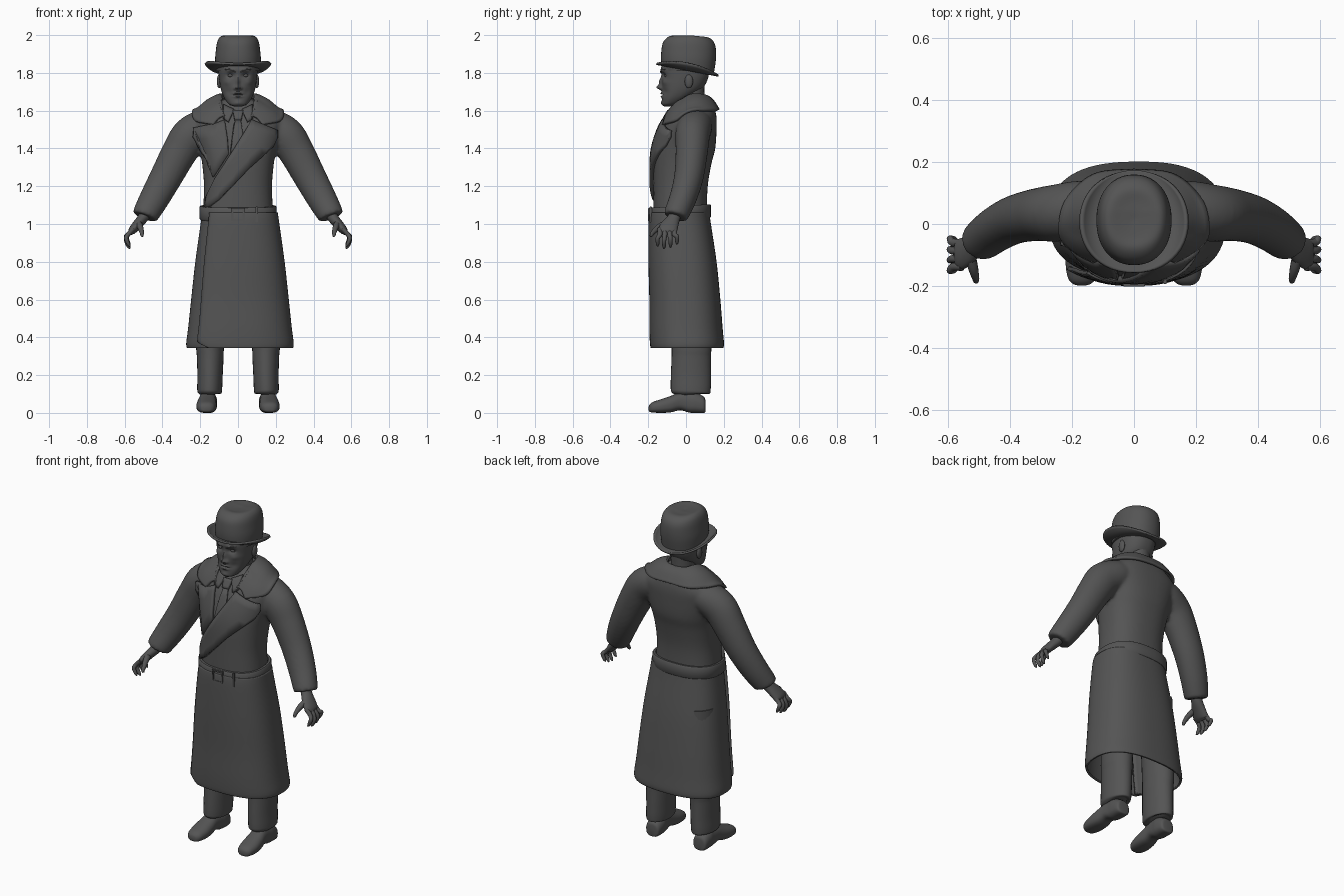
import bpy, bmesh, math
from mathutils import Vector
from mathutils.bvhtree import BVHTree

cube = bpy.data.objects.get("Cube")
if cube:
    bpy.data.objects.remove(cube, do_unlink=True)

grey = bpy.data.materials.new("dark_grey")
grey.use_nodes = True
colour = (0.09, 0.09, 0.09, 1)
grey.diffuse_color = colour
grey.node_tree.nodes["Principled BSDF"].inputs["Base Color"].default_value = colour
parts = []


def finish(name, bm):
    bmesh.ops.recalc_face_normals(bm, faces=bm.faces)
    mesh = bpy.data.meshes.new(name)
    bm.to_mesh(mesh)
    bm.free()
    mesh.materials.append(grey)
    obj = bpy.data.objects.new(name, mesh)
    bpy.context.collection.objects.link(obj)
    parts.append(obj)
    return obj


def smooth(rows, steps=5):
    """Smooth curve through rows of numbers."""
    out = []
    for i in range(len(rows) - 1):
        a, b, c, d = (rows[min(max(i + j, 0), len(rows) - 1)] for j in (-1, 0, 1, 2))
        for s in range(steps):
            t = s / steps
            out.append([q + t / 2 * (r - p + t * (2 * p - 5 * q + 4 * r - s4 + t * (3 * (q - r) + s4 - p)))
                        for p, q, r, s4 in zip(a, b, c, d)])
    return out + [list(rows[-1])]


def loft(name, *shells, cap=True, closed=True):
    """Skin one or more stacks of rings."""
    bm = bmesh.new()
    for rings in shells:
        grid = [[bm.verts.new(p) for p in ring] for ring in rings]
        n = len(grid[0])
        for lo, hi in zip(grid, grid[1:]):
            for i in range(n if closed else n - 1):
                j = (i + 1) % n
                bm.faces.new((lo[i], lo[j], hi[j], hi[i]))
        if cap:
            bm.faces.new(grid[0])
            bm.faces.new(grid[-1])
    return finish(name, bm)


def power(v, n):
    return math.copysign(abs(v) ** (2 / n), v)


def level(z, half, front, back, n=2.4, segs=48):
    """Horizontal rounded section."""
    mid, depth = (front + back) / 2, (back - front) / 2
    angles = [math.tau * i / segs for i in range(segs)]
    return [Vector((half * power(math.cos(t), n), mid + depth * power(math.sin(t), n), z)) for t in angles]


def tube(rows, segs=20, steps=5):
    """Rings along a path of x, y, z, radius along y, radius across."""
    rows = smooth(rows, steps)
    pts = [Vector(r[:3]) for r in rows]
    rings = []
    for i, r in enumerate(rows):
        d = (pts[min(i + 1, len(pts) - 1)] - pts[max(i - 1, 0)]).normalized()
        ref = Vector((0, 1, 0)) if abs(d.y) < 0.9 else Vector((1, 0, 0))
        u = (ref - d * ref.dot(d)).normalized()
        v = d.cross(u)
        rings.append([pts[i] + u * max(r[3], 0.001) * math.cos(a) + v * max(r[4], 0.001) * math.sin(a)
                      for a in (math.tau * k / segs for k in range(segs))])
    return rings


def flip(rings, side):
    return [[Vector((p.x * side, p.y, p.z)) for p in ring] for ring in rings]


def blob(name, centre, size):
    bm = bmesh.new()
    bmesh.ops.create_uvsphere(bm, u_segments=20, v_segments=12, radius=1)
    for v in bm.verts:
        v.co = Vector(centre) + Vector(a * b for a, b in zip(v.co, size))
    return finish(name, bm)


def box(name, centre, size):
    bm = bmesh.new()
    bmesh.ops.create_cube(bm, size=1)
    for v in bm.verts:
        v.co = Vector(centre) + Vector(a * b for a, b in zip(v.co, size))
    bmesh.ops.bevel(bm, geom=bm.edges[:], offset=0.003, segments=2, affect='EDGES')
    return finish(name, bm)


def thicken(obj, amount, offset=0):
    mod = obj.modifiers.new("thickness", 'SOLIDIFY')
    mod.thickness, mod.offset = amount, offset


# Coat top: torso and sleeves fused into one cloth surface
torso = [level(*r) for r in smooth([
    (1.0, .19, -.17, .115), (1.08, .185, -.172, .112), (1.2, .18, -.172, .115), (1.32, .19, -.172, .135),
    (1.4, .205, -.165, .155), (1.5, .23, -.135, .162), (1.56, .235, -.105, .162), (1.61, .18, -.075, .152),
    (1.65, .11, -.045, .13), (1.66, .07, -.03, .11)])]
sleeve = tube([(.12, .05, 1.53, .08, .07), (.17, .048, 1.52, .092, .09), (.25, .035, 1.47, .092, .1),
               (.31, .03, 1.38, .085, .094), (.38, .015, 1.25, .078, .086), (.44, -.015, 1.14, .072, .079),
               (.487, -.05, 1.055, .066, .07), (.495, -.056, 1.038, .06, .064)], segs=28)
body = loft("coat_top", torso, sleeve, flip(sleeve, -1))
mod = body.modifiers.new("fuse", 'REMESH')
mod.mode, mod.voxel_size, mod.use_smooth_shade = 'VOXEL', 0.01, True
mod = body.modifiers.new("soften", 'SMOOTH')
mod.factor, mod.iterations = 0.5, 6

# Coat skirt: spiral wrap whose outer edge shows on the front
skirt = []
for z, half, front, back in smooth([
        (1.06, .192, -.175, .117), (1.0, .2, -.18, .125), (.8, .228, -.18, .155), (.6, .25, -.175, .175),
        (.45, .266, -.175, .187), (.37, .276, -.172, .194), (.345, .273, -.168, .191)]):
    ring = []
    for i in range(73):
        t = i / 72
        a = math.radians(226 + 378 * t)
        lift = 0.016 * max(0, 1 - t * 1.6) - 0.006 * max(0, t * 4 - 3)
        mid, depth = (front + back) / 2, (back - front) / 2
        hem = 0.03 * max(0, 1 - t * 25) * max(0, (.5 - z) / .15)
        ring.append(Vector((.006 + (half + lift) * power(math.cos(a), 2.5),
                            mid + (depth + lift) * power(math.sin(a), 2.5), z + hem)))
    skirt.append(ring)
thicken(loft("coat_skirt", skirt, cap=False, closed=False), 0.012)

# Belt with buckle and keeper
belt = [level(z, .188 + g, -.174 - g, .116 + g) for z, g in
        ((1.025, 0), (1.025, .012), (1.032, .017), (1.09, .017), (1.097, .012), (1.097, 0))]
for ring in belt:
    for p in ring:
        p.z += p.y * 0.06
loft("belt", belt, cap=False)
for s in (-1, 1):
    box("buckle_side", (s * .03, -.193, 1.05), (.012, .016, .072))
    box("buckle_bar", (0, -.193, 1.05 + s * .03), (.07, .016, .012))
box("belt_keeper", (.1, -.186, 1.05), (.014, .014, .084))

# Draped front pieces: flat outlines pressed onto the coat
tree = BVHTree.FromObject(body, bpy.context.evaluated_depsgraph_get())


def drape(name, outline, lift):
    bm = bmesh.new()
    bm.faces.new([bm.verts.new((x, 0, z)) for x, z in outline])
    bmesh.ops.triangulate(bm, faces=bm.faces[:])
    for _ in range(2):
        bmesh.ops.subdivide_edges(bm, edges=bm.edges[:], cuts=1, use_grid_fill=True)
    for v in bm.verts:
        hit = tree.ray_cast(Vector((v.co.x, -1, v.co.z)), Vector((0, 1, 0)))[0]
        v.co.y = (hit.y if hit else -.04) - lift / 2
    thicken(finish(name, bm), lift)


drape("left_lapel", [(.07, 1.55), (.13, 1.525), (.205, 1.495), (.203, 1.46), (.18, 1.41), (.13, 1.36), (.06, 1.295),
                     (-.02, 1.21), (-.1, 1.13), (-.17, 1.08), (-.165, 1.14), (-.12, 1.24), (-.04, 1.37),
                     (.03, 1.48)], .022)
drape("right_lapel", [(-.07, 1.55), (-.12, 1.53), (-.235, 1.51), (-.238, 1.46), (-.19, 1.38), (-.15, 1.32),
                      (-.13, 1.25), (-.05, 1.37), (-.055, 1.45)], .016)
drape("tie_knot", [(-.028, 1.6), (.028, 1.6), (.018, 1.55), (-.018, 1.55)], .018)
drape("tie_blade", [(-.015, 1.55), (.015, 1.55), (.028, 1.47), (0, 1.4), (-.04, 1.35), (-.03, 1.46)], .01)
for s in (-1, 1):
    drape("shirt_collar", [(s * .075, 1.63), (s * .02, 1.605), (s * .05, 1.54), (s * .08, 1.56)], .014)

# Wide coat collar rolled around the neck
half_rows = smooth([(0, .105, 1.675, 0, .172, 1.605), (.06, .095, 1.68, .12, .16, 1.6),
                    (.09, .05, 1.685, .2, .1, 1.6), (.095, 0, 1.67, .235, .02, 1.585),
                    (.085, -.05, 1.62, .225, -.06, 1.545), (.07, -.09, 1.56, .13, -.12, 1.525)], 6)
rows = [(-r[0], r[1], r[2], -r[3], r[4], r[5]) for r in half_rows[:0:-1]] + half_rows
flaps = []
for r in rows:
    top, edge = Vector(r[:3]), Vector(r[3:])
    middle = (top + edge) / 2 + Vector((0, 0, .016))
    flaps.append([Vector(p) for p in smooth([top - Vector((0, 0, .025)), top, middle, edge], 4)])
collar = loft("coat_collar", flaps, cap=False, closed=False)
mod = collar.modifiers.new("rest_on_coat", 'SHRINKWRAP')
mod.target, mod.wrap_mode, mod.offset = body, 'OUTSIDE', 0.01
thicken(collar, 0.014)

# Head: smooth skull with pressed and raised facial forms
head = [level(*r, n=2.3, segs=120) for r in smooth([
    (1.622, .02, -.115, -.07), (1.632, .045, -.125, -.045), (1.65, .062, -.127, -.01), (1.68, .079, -.127, .04),
    (1.72, .092, -.128, .09), (1.77, .1, -.128, .116), (1.82, .104, -.132, .122), (1.87, .104, -.125, .12)], 9)]
forms = [(0, 1.722, .013, .012, -.024), (0, 1.75, .009, .025, -.016), (.016, 1.718, .007, .007, -.009),
         (.04, 1.787, .02, .013, .016), (.035, 1.815, .025, .008, -.007), (0, 1.692, .022, .005, -.009),
         (0, 1.674, .02, .006, -.008), (0, 1.683, .024, .0035, .007), (0, 1.64, .02, .012, -.006),
         (.06, 1.75, .02, .015, -.006), (.05, 1.70, .02, .02, .006)]
for ring in head:
    for p in ring:
        if p.y < -.02:
            x = abs(p.x)
            p.y += sum(push * math.exp(-((x - fx) / wx) ** 2 - ((p.z - fz) / wz) ** 2)
                       for fx, fz, wx, wz, push in forms)
loft("head", head)
loft("neck", tube([(0, .03, 1.56, .07, .068), (0, .028, 1.65, .068, .066), (0, .03, 1.76, .07, .068)]))
for s, side in ((1, "left"), (-1, "right")):
    blob(side + "_eye", (s * .039, -.104, 1.786), (.016, .012, .009))
    blob(side + "_ear", (s * .1, .015, 1.755), (.012, .022, .036))
    loft(side + "_eyebrow", flip(tube([(.014, -.132, 1.803, .005, .003), (.04, -.127, 1.817, .006, .005),
                                       (.066, -.108, 1.818, .004, .002)], 10), s))

# Hat: crown with a shallow dent and a tilted, curled brim
crown = [level(*r, n=2.2) for r in smooth([
    (1.81, .117, -.125, .148), (1.87, .121, -.132, .157), (1.92, .117, -.13, .159), (1.96, .111, -.122, .154),
    (1.985, .1, -.102, .138), (1.997, .08, -.075, .11), (1.992, .04, -.04, .07), (1.988, .005, .01, .02)])]
for ring in crown:
    for p in ring:
        p.z -= 0.1 * max(0, p.y - .04)
loft("hat_crown", crown)
brim = []
for i in range(9):
    f = i / 8
    ring = level(1.818, .1 + .072 * f, -.115 - .042 * f, .13 + .042 * f, n=2.1)
    for p in ring:
        p.z += -.19 * p.y + .035 * f * f * (p.x / .172) ** 2
    brim.append(ring)
thicken(loft("hat_brim", brim, cap=False), 0.011)

# Limbs: hands, trouser legs and shoes for both sides
palm = tube([(.48, -.05, 1.07, .03, .03), (.505, -.065, 1.03, .034, .028), (.535, -.085, .995, .046, .025),
             (.56, -.098, .965, .05, .021), (.572, -.1, .948, .04, .01)])
thumb = tube([(.53, -.09, 1.01, .018, .018), (.518, -.14, .985, .017, .016), (.51, -.172, .958, .012, .012),
              (.508, -.185, .938, .008, .008), (.508, -.188, .932, .002, .002)], 12)
fingers = []
for i, drop in enumerate((.012, 0, .006, .022)):
    y = -.138 + .026 * i
    tip = y - .012 + .008 * i
    fingers.append(tube([(.553, y, .975, .013, .012), (.582, y, .944, .013, .012), (.592, tip, .912 + drop, .011, .011),
                         (.58, tip, .882 + drop, .009, .009), (.571, tip, .87 + drop, .003, .003)], 12))
leg = tube([(.13, .03, .85, .1, .085), (.147, .03, .4, .105, .075), (.147, .028, .3, .104, .071),
            (.148, .026, .2, .106, .067), (.15, .025, .13, .106, .066), (.151, .024, .105, .1, .062),
            (.151, .024, .1, .07, .045)], 28)
shoe = []
for y, x, half, low, high in smooth([
        (.103, .158, .02, .01, .06), (.095, .158, .042, 0, .085), (.05, .158, .048, 0, .11), (.015, .159, .046, .002, .115),
        (-.03, .162, .046, .014, .11), (-.08, .165, .052, .003, .09), (-.13, .167, .053, 0, .073),
        (-.175, .168, .044, .002, .058), (-.193, .168, .028, .006, .044), (-.198, .168, .01, .015, .03)]):
    angles = [math.tau * k / 28 for k in range(28)]
    shoe.append([Vector((x + half * power(math.cos(a), 2.6), y,
                         (low + high) / 2 + (high - low) / 2 * power(math.sin(a), 3 if math.sin(a) < 0 else 2)))
                 for a in angles])
for s, side in ((1, "left"), (-1, "right")):
    loft(side + "_hand", *[flip(r, s) for r in (palm, thumb, *fingers)])
    loft(side + "_trouser_leg", flip(leg, s))
    loft(side + "_shoe", flip(shoe, s))

# Smooth shading with crisp edges
bpy.ops.object.select_all(action='DESELECT')
for obj in parts:
    obj.select_set(True)
bpy.context.view_layer.objects.active = body
bpy.ops.object.shade_smooth_by_angle(angle=math.radians(40))
